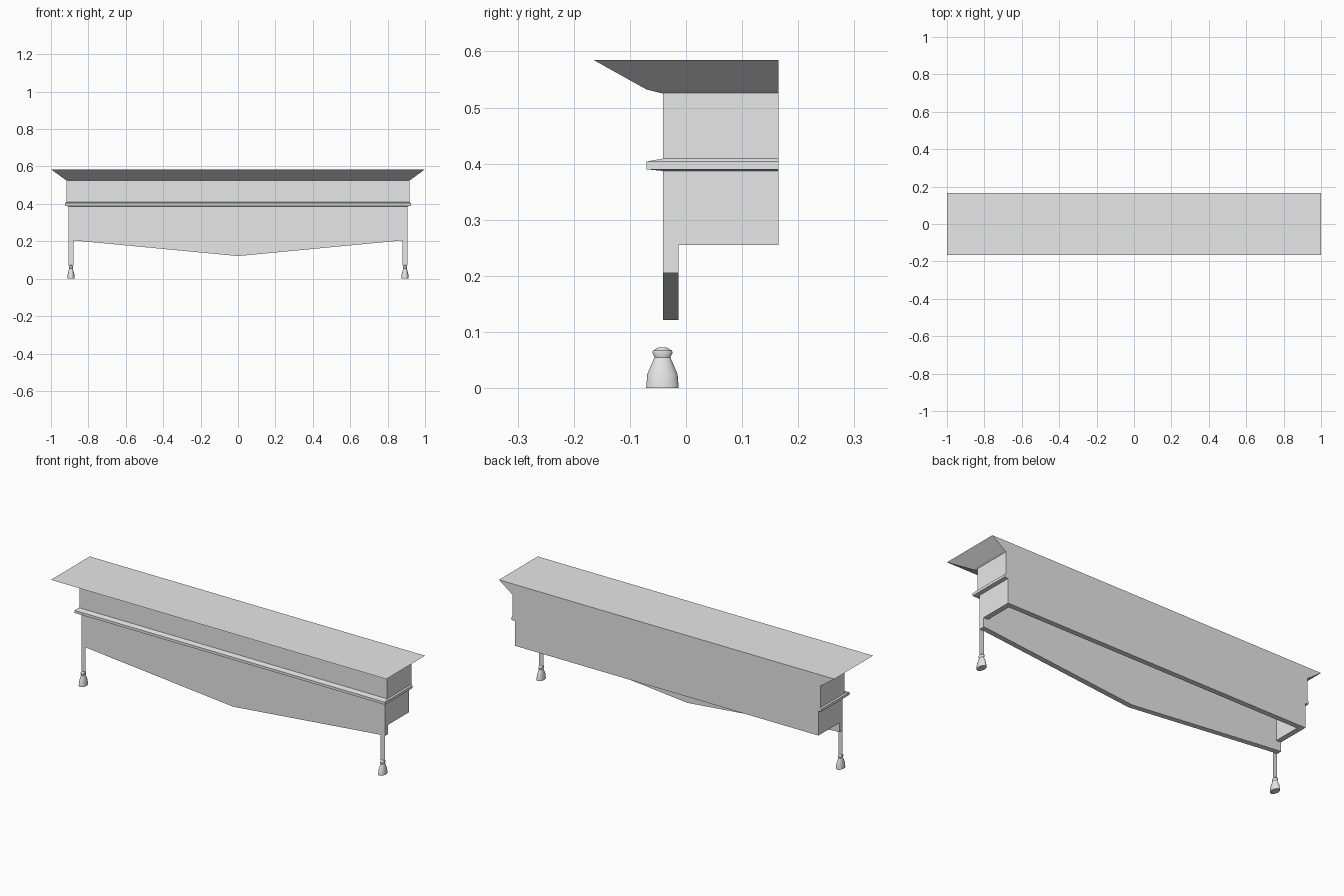
import bpy, bmesh, math

cube = bpy.data.objects.get("Cube")
if cube:
    bpy.data.objects.remove(cube, do_unlink=True)

BACK = 0.165      # rear plane
FRONT = -0.041    # front plane of the boards
THICK = 0.028     # board thickness
LOW_X, HIGH_X = 0.905, 0.918
BASE, RAIL, TOP = 0.255, 0.395, 0.526

grey = bpy.data.materials.new("plain_grey")
grey.use_nodes = True
grey.diffuse_color = (0.8, 0.8, 0.8, 1)
grey.node_tree.nodes["Principled BSDF"].inputs["Base Color"].default_value = (0.8, 0.8, 0.8, 1)


def finish(name, bm):
    bmesh.ops.recalc_face_normals(bm, faces=bm.faces[:])
    mesh = bpy.data.meshes.new(name)
    bm.to_mesh(mesh)
    bm.free()
    mesh.materials.append(grey)
    obj = bpy.data.objects.new(name, mesh)
    bpy.context.collection.objects.link(obj)
    return obj


def extrude_outline(name, outline, y0, y1):
    """Board cut to an outline in x and z, thickened from y0 to y1."""
    bm = bmesh.new()
    face = bm.faces.new([bm.verts.new((x, y0, z)) for x, z in outline])
    if y1 != y0:
        new = bmesh.ops.extrude_face_region(bm, geom=[face])["geom"]
        moved = [v for v in new if isinstance(v, bmesh.types.BMVert)]
        bmesh.ops.translate(bm, verts=moved, vec=(0, y1 - y0, 0))
    return finish(name, bm)


def box(name, x0, x1, y0, y1, z0, z1):
    return extrude_outline(name, [(x0, z0), (x1, z0), (x1, z1), (x0, z1)], y0, y1)


def moulding(name, profile, hollow):
    """Sweep (x, y, z) profile points round the two ends and the front."""
    bm = bmesh.new()
    rows = [[bm.verts.new(p) for p in
             ((-x, BACK, z), (-x, y, z), (x, y, z), (x, BACK, z))]
            for x, y, z in profile]
    pairs = list(zip(rows, rows[1:]))
    if hollow:
        pairs.append((rows[-1], rows[0]))
    for a, b in pairs:
        for i in range(3):
            bm.faces.new((a[i], a[i + 1], b[i + 1], b[i]))
    left, right = [r[0] for r in rows], [r[3] for r in rows]
    if hollow:
        bm.faces.new(left)
        bm.faces.new(right)
    else:
        bm.faces.new(left + right[::-1])
        bm.faces.new(rows[0])
        bm.faces.new(rows[-1])
    return finish(name, bm)


# Flared crown with a flat top
moulding("crown", [(0.915, FRONT, 0.525), (0.927, -0.07, 0.532),
                   (1.0, -BACK, 0.585)], False)

# Thin rail round the front and ends
moulding("rail", [(0.9, FRONT + 0.01, 0.387), (0.91, FRONT, 0.387),
                  (0.925, -0.07, 0.39), (0.925, -0.07, 0.404),
                  (0.918, FRONT, 0.409), (0.9, FRONT + 0.01, 0.409)], True)

# Boards of the open-bottomed case
box("upper_front_board", -HIGH_X, HIGH_X, FRONT, FRONT + THICK, RAIL, TOP)
box("upper_back_board", -HIGH_X, HIGH_X, BACK - THICK, BACK, RAIL, TOP)
box("lower_back_board", -LOW_X, LOW_X, BACK - THICK, BACK, BASE, RAIL)
for side, s in (("left", 1), ("right", -1)):
    box(side + "_upper_end", s * HIGH_X, s * (HIGH_X - THICK), FRONT + THICK, BACK - THICK, RAIL, TOP)
    box(side + "_lower_end", s * LOW_X, s * (LOW_X - THICK), FRONT + THICK, BACK - THICK, BASE, RAIL)

# Front apron with a shallow point in the middle
extrude_outline("front_apron", [(-LOW_X, RAIL), (-LOW_X, 0.205), (-0.88, 0.205), (0, 0.121),
                                (0.88, 0.205), (LOW_X, 0.205), (LOW_X, RAIL)],
                FRONT, FRONT + THICK)


def tassel(name, cx):
    """Turned weight, narrower across than deep."""
    profile = [(0.029, 0), (0.027, 0.025), (0.015, 0.053), (0.014, 0.055),
               (0.018, 0.063), (0.017, 0.067), (0.008, 0.072)]
    sides = 16
    bm = bmesh.new()
    rings = []
    for r, z in profile:
        angles = [2 * math.pi * i / sides for i in range(sides)]
        rings.append([bm.verts.new((cx + 0.65 * r * math.cos(a), -0.042 + r * math.sin(a), z))
                      for a in angles])
    for a, b in zip(rings, rings[1:]):
        for i in range(sides):
            j = (i + 1) % sides
            bm.faces.new((a[i], a[j], b[j], b[i]))
    bm.faces.new(rings[0])
    bm.faces.new(rings[-1])
    obj = finish(name, bm)
    bpy.ops.object.select_all(action="DESELECT")
    obj.select_set(True)
    bpy.context.view_layer.objects.active = obj
    bpy.ops.object.shade_smooth_by_angle(angle=math.radians(35))


# Flat hanging cords and their tassels
for side, s in (("left", 1), ("right", -1)):
    box(side + "_cord", s * 0.88, s * LOW_X, FRONT, FRONT, 0.07, 0.206)
    tassel(side + "_tassel", s * 0.893)
